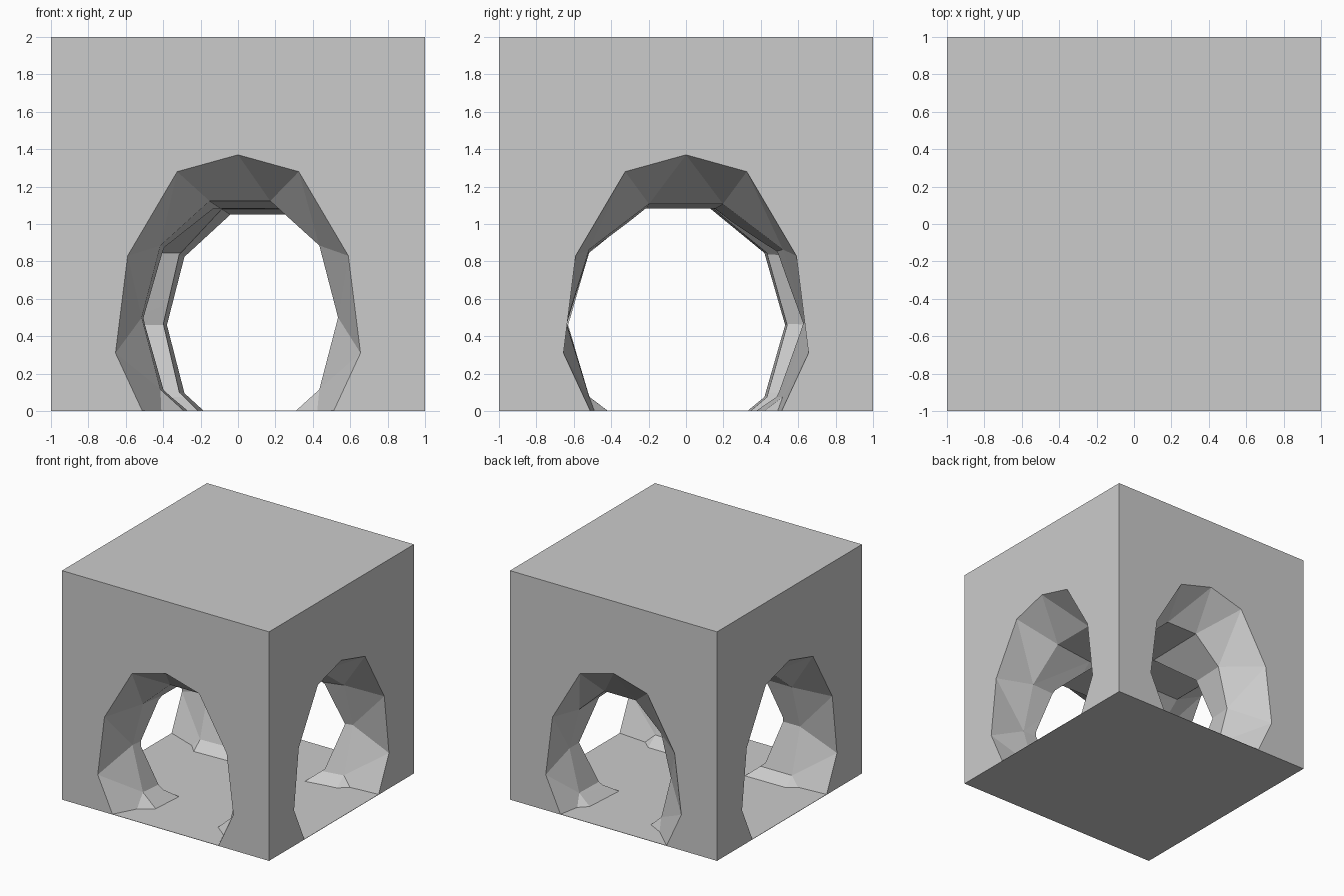
import bpy, bmesh, math
from mathutils import Vector

if "Cube" in bpy.data.objects:
    bpy.data.objects.remove(bpy.data.objects["Cube"])

FLOOR = 0.003  # thickness of the thin floor sheet

# Half outline of every tunnel mouth, from the top down (continues below floor)
MOUTH = [(0, 1.37), (0.325, 1.28), (0.59, 0.83), (0.655, 0.31), (0.40, -0.24), (0, -0.35)]


def mouth_ring():
    left = [(-u, z) for u, z in MOUTH]
    right = MOUTH[1:-1]
    return left + right[::-1]


def inner_ring(cu, cz, ru, rz):
    # ten-sided ring, half a step round from the mouth
    return [(cu + ru * math.cos(math.radians(72 + 36 * i)),
             cz + rz * math.sin(math.radians(72 + 36 * i))) for i in range(10)]


def tunnel(name, inner, along_x):
    """Loft mouth -> inner rings -> mouth, trimmed flat at the floor."""
    m = mouth_ring()
    rings = [(-1.2, m), (-1.0, m)] + [(d, inner_ring(*p)) for d, *p in inner] + [(1.0, m), (1.2, m)]
    bm = bmesh.new()
    loops = []
    for d, pts in rings:
        loops.append([bm.verts.new((d, u, z) if along_x else (u, d, z)) for u, z in pts])
    last = len(loops) - 2
    for k, (p, q) in enumerate(zip(loops, loops[1:])):
        for i in range(10):
            j = (i + 1) % 10
            if k in (0, last):
                bm.faces.new((p[i], p[j], q[j], q[i]))
            elif k == last - 1:
                bm.faces.new((p[i], p[j], q[i]))
                bm.faces.new((p[j], q[j], q[i]))
            else:
                bm.faces.new((p[i], q[j], q[i]))
                bm.faces.new((p[i], p[j], q[j]))
    bm.faces.new(loops[0])
    bm.faces.new(loops[-1])
    cut = bmesh.ops.bisect_plane(bm, geom=bm.verts[:] + bm.edges[:] + bm.faces[:],
                                 plane_co=Vector((0, 0, FLOOR)), plane_no=Vector((0, 0, 1)),
                                 clear_inner=True)
    edges = [e for e in cut["geom_cut"] if isinstance(e, bmesh.types.BMEdge)]
    bmesh.ops.contextual_create(bm, geom=edges)
    bmesh.ops.recalc_face_normals(bm, faces=bm.faces[:])
    me = bpy.data.meshes.new(name)
    bm.to_mesh(me)
    bm.free()
    ob = bpy.data.objects.new(name, me)
    bpy.context.collection.objects.link(ob)
    ob.hide_render = True
    return ob


# Solid block
bpy.ops.mesh.primitive_cube_add(size=2, location=(0, 0, 1))
block = bpy.context.object
block.name = "cave_block"

# Two crossing tunnels: (distance, centre, centre height, half width, half height)
cutters = [
    tunnel("front_back_tunnel", [(-0.72, 0.01, 0.50, 0.525, 0.655),
                                 (0.75, 0.11, 0.46, 0.49, 0.62)], False),
    tunnel("left_right_tunnel", [(-0.66, -0.05, 0.46, 0.58, 0.655),
                                 (0.30, -0.03, 0.46, 0.60, 0.655),
                                 (0.66, 0.00, 0.47, 0.64, 0.67)], True),
]
for c in cutters:
    mod = block.modifiers.new(c.name, "BOOLEAN")
    mod.operation = "DIFFERENCE"
    mod.solver = "EXACT"
    mod.object = c
    bpy.context.view_layer.objects.active = block
    bpy.ops.object.modifier_apply(modifier=mod.name)
for c in cutters:
    bpy.data.objects.remove(c)
